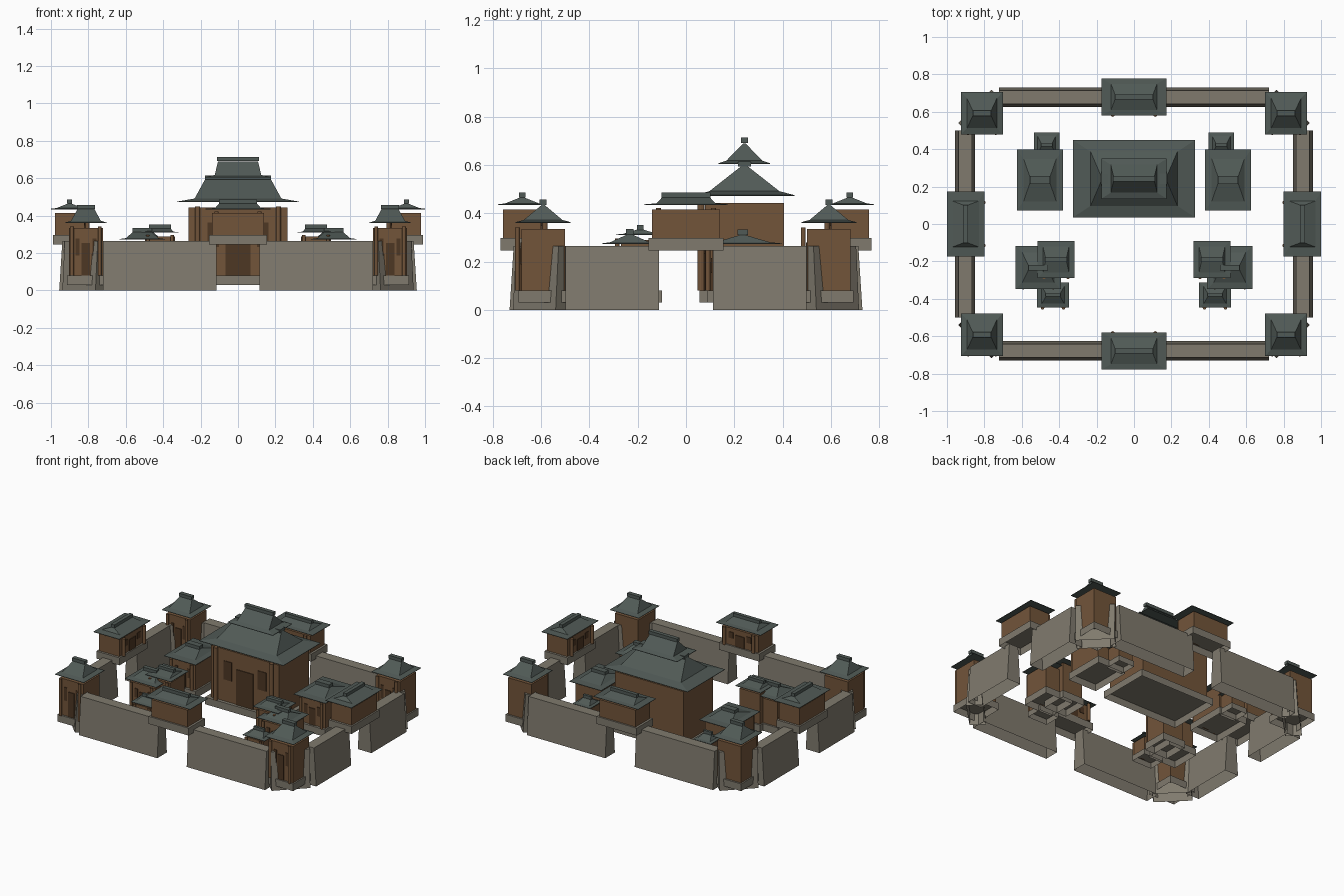
import bpy, bmesh, math
from mathutils import Matrix

if "Cube" in bpy.data.objects:
    bpy.data.objects.remove(bpy.data.objects["Cube"])


def material(name, rgb):
    m = bpy.data.materials.new(name)
    m.diffuse_color = (*rgb, 1)
    m.use_nodes = True
    m.node_tree.nodes["Principled BSDF"].inputs["Base Color"].default_value = m.diffuse_color
    return m


STONE = material("warm grey stone", (0.215, 0.195, 0.155))
WOOD = material("brown wood", (0.17, 0.09, 0.042))
DARK = material("dark wood", (0.075, 0.038, 0.017))
SLATE = material("slate green roof", (0.081, 0.102, 0.093))


def rings_object(name, rings, mat, place, bottom=True):
    """Skin through rectangles (half x, half y, z), optionally open below."""
    bm = bmesh.new()
    loops = [[bm.verts.new((sx * hx, sy * hy, z))
              for sx, sy in ((-1, -1), (1, -1), (1, 1), (-1, 1))]
             for hx, hy, z in rings]
    for a, b in zip(loops, loops[1:]):
        for i in range(4):
            j = (i + 1) % 4
            bm.faces.new((a[i], a[j], b[j], b[i]))
    if bottom:
        bm.faces.new(loops[0][::-1])
    bm.faces.new(loops[-1])
    me = bpy.data.meshes.new(name)
    bm.to_mesh(me)
    bm.free()
    me.materials.append(mat)
    ob = bpy.data.objects.new(name, me)
    ob.matrix_world = place
    bpy.context.collection.objects.link(ob)
    return ob


def box(name, cx, cy, hx, hy, z0, z1, mat, place, bottom=True):
    return rings_object(name, [(hx, hy, z0), (hx, hy, z1)], mat,
                        place @ Matrix.Translation((cx, cy, 0)), bottom)


def column(name, x, y, r, z0, z1, place):
    bm = bmesh.new()
    bmesh.ops.create_cone(bm, cap_ends=True, segments=12, radius1=r, radius2=r,
                          depth=z1 - z0)
    me = bpy.data.meshes.new(name)
    bm.to_mesh(me)
    bm.free()
    me.materials.append(WOOD)
    ob = bpy.data.objects.new(name, me)
    ob.matrix_world = place @ Matrix.Translation((x, y, (z0 + z1) / 2))
    bpy.context.collection.objects.link(ob)


def roof(name, hx, hy, eave, apex, top, place, ridge=None):
    """Hipped roof with a flat flared skirt and a ridge cap."""
    rx = ridge or max(hx - 0.75 * hy, 0.4 * hx)
    mid = eave + 0.13 * (apex - eave)
    rings_object(name + "_roof",
                 [(hx, hy, eave - 0.003), (hx, hy, eave),
                  (0.71 * hx, 0.7 * hy, mid), (rx, 0.004, apex)], SLATE, place)
    box(name + "_ridge_cap", 0, 0, rx + 0.004, 0.13 * hy, top - 0.022, top, SLATE, place)


def building(name, x, y, hx, hy, base, floor, body, eave, apex, top, turn=0, ridge=None):
    """Platform, timber body, front columns, door, windows and roof; hx, hy are eave halves."""
    p = Matrix.Translation((x, y, 0)) @ Matrix.Rotation(math.radians(turn), 4, 'Z')
    bx, by = 0.81 * hx, 0.79 * hy
    box(name + "_platform", 0, 0, 0.9 * hx, 0.9 * hy, base, floor, STONE, p, False)
    box(name + "_body", 0, 0, bx, by, floor, body, WOOD, p, False)
    h = body - floor
    r = 0.008 + 0.018 * hx
    for s in (-1, 1):
        column(name + "_column", s * 0.66 * hx, -by - 0.016, r, floor, body + 0.006, p)
        box(name + "_window", s * 0.5 * bx, -by, 0.12 * bx, 0.004,
            floor + 0.42 * h, floor + 0.78 * h, DARK, p)
    box(name + "_door", 0, -by, 0.25 * bx, 0.005, floor, floor + 0.68 * h, DARK, p)
    roof(name, hx, hy, eave, apex, top, p, ridge)


def wall(name, x, y, length, turn):
    """Battered wall segment, open below."""
    p = Matrix.Translation((x, y, 0)) @ Matrix.Rotation(math.radians(turn), 4, 'Z')
    rings_object(name, [(length / 2, 0.053, 0), (length / 2, 0.036, 0.265)], STONE, p, False)


# Perimeter walls, with openings under the gates
for sx in (-1, 1):
    for sy in (-1, 1):
        wall("long_wall", sx * 0.4175, sy * 0.678, 0.607, 0)
        wall("short_wall", sx * 0.903, sy * 0.306, 0.388, 90)
        wall("corner_wall", sx * 0.813, sy * 0.591, 0.25, -45 * sx * sy)
        # Corner towers
        building("corner_tower", sx * 0.813, sy * 0.592, 0.112, 0.114,
                 0.03, 0.08, 0.335, 0.363, 0.436, 0.457)

# Gatehouses, facing the courtyard
for nm, x, y, turn in (("front_gate", 0, -0.679, 180), ("back_gate", 0, 0.679, 0),
                       ("left_gate", -0.9, 0, 90), ("right_gate", 0.9, 0, -90)):
    building(nm, x, y, 0.173, 0.1, 0.245, 0.297, 0.415, 0.437, 0.467, 0.487, turn)

# Main hall with a second roof tier
building("main_hall", 0, 0.242, 0.327, 0.207, 0.03, 0.08, 0.443, 0.475, 0.602, 0.615)
roof("main_hall_upper", 0.175, 0.107, 0.607, 0.69, 0.713,
     Matrix.Translation((0, 0.242, 0)), 0.107)

# Courtyard houses, mirrored left and right
for sx in (-1, 1):
    building("rear_side_house", sx * 0.503, 0.235, 0.123, 0.162,
             0.03, 0.08, 0.252, 0.275, 0.312, 0.332)
    building("rear_annex", sx * 0.467, 0.422, 0.068, 0.068,
             0.03, 0.07, 0.165, 0.18, 0.212, 0.23)
    building("front_side_house", sx * 0.512, -0.233, 0.121, 0.115,
             0.03, 0.08, 0.252, 0.275, 0.315, 0.335)
    building("front_inner_house", sx * 0.417, -0.19, 0.098, 0.1,
             0.03, 0.08, 0.29, 0.312, 0.335, 0.352, 0, 0.055)
    building("front_annex", sx * 0.433, -0.38, 0.085, 0.066,
             0.03, 0.07, 0.165, 0.18, 0.212, 0.23)
